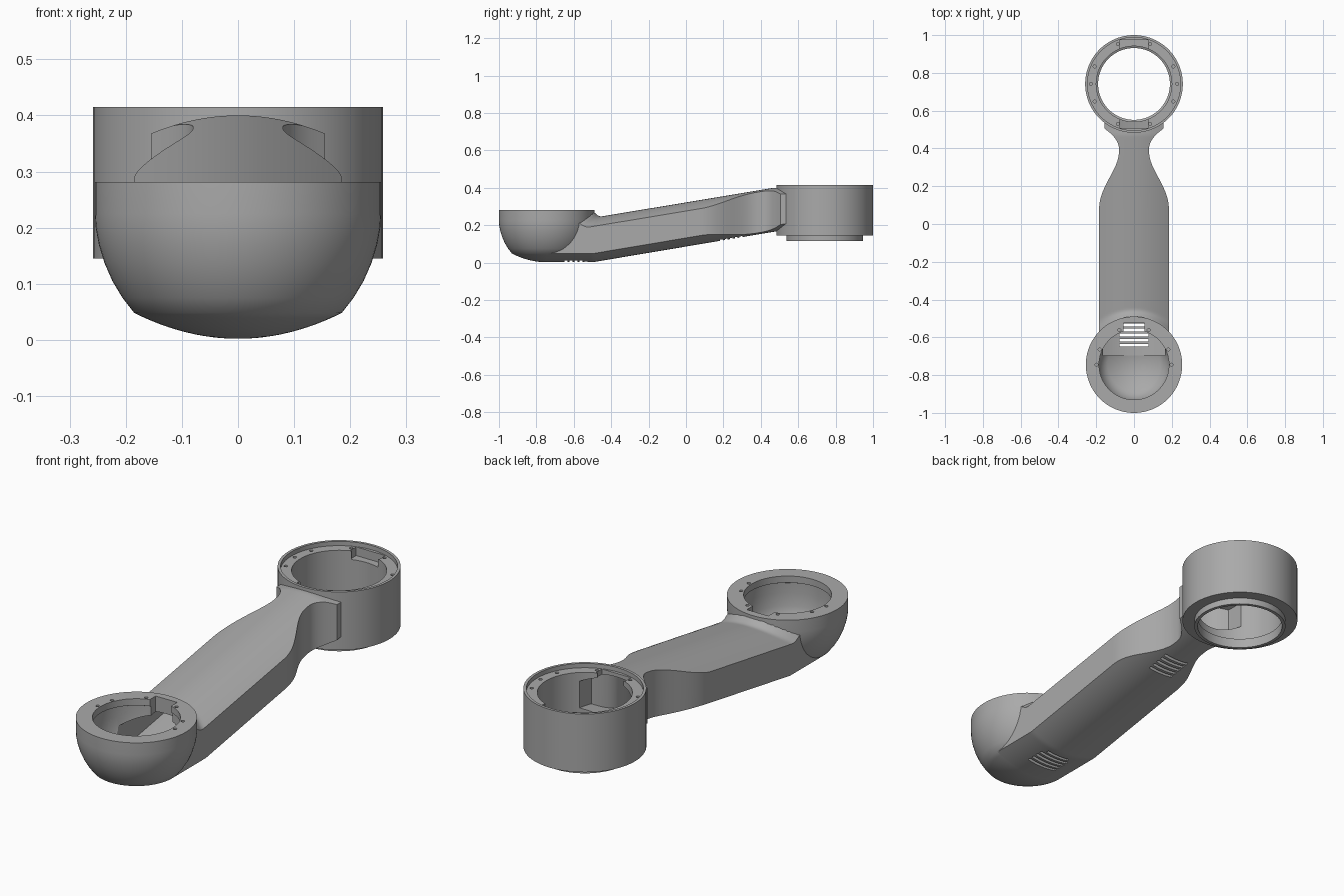
import bpy, bmesh, math
from mathutils import Matrix, Vector

if "Cube" in bpy.data.objects:
    bpy.data.objects.remove(bpy.data.objects["Cube"], do_unlink=True)

BOWL_Y, RING_Y = -0.745, 0.7415
HALF_W, CROWN = 0.185, 0.046

grey = bpy.data.materials.new("satin_grey")
grey.use_nodes = True
COLOUR = (0.40, 0.40, 0.40, 1)
grey.diffuse_color = COLOUR
grey.node_tree.nodes["Principled BSDF"].inputs["Base Color"].default_value = COLOUR


def finish(bm, name):
    bmesh.ops.recalc_face_normals(bm, faces=bm.faces)
    mesh = bpy.data.meshes.new(name)
    bm.to_mesh(mesh)
    bm.free()
    mesh.materials.append(grey)
    obj = bpy.data.objects.new(name, mesh)
    bpy.context.collection.objects.link(obj)
    return obj


def lathe(name, profile, y, steps=96):
    """Revolve a closed-on-axis (radius, z) profile around a vertical axis at y."""
    bm = bmesh.new()
    verts = [bm.verts.new((r, y, z)) for r, z in profile]
    edges = [bm.edges.new(pair) for pair in zip(verts, verts[1:])]
    bmesh.ops.spin(bm, geom=verts + edges, cent=(0, y, 0), axis=(0, 0, 1),
                   angle=math.tau, steps=steps)
    bmesh.ops.remove_doubles(bm, verts=bm.verts, dist=1e-5)
    return finish(bm, name)


def half_width(y):
    """Plan outline: straight body, narrow neck, flare into the ring."""
    if y > 0.40:
        return min(0.08 + 7 * (y - 0.40) ** 2, 0.155)
    t = min(max((y - 0.07) / 0.31, 0), 1) ** 1.15
    return HALF_W - (HALF_W - 0.08) * t * t * (3 - 2 * t)


def arm_body(name, y0, y1, inset=0.0, rows=120, cols=24):
    """Sloping crowned beam; a positive inset gives the hollow inside it."""
    bm = bmesh.new()
    loops = []
    for i in range(rows + 1):
        y = y0 + (y1 - y0) * i / rows
        w = half_width(y) - inset
        top = min(0.322 + 0.166 * y, 0.40) - inset
        bottom = 0.002 + 0.168 * max(y + 0.5, 0) + inset
        xs = [w * (2 * j / cols - 1) for j in range(cols + 1)]
        low = [(x, y, bottom + CROWN * (x / HALF_W) ** 2) for x in xs]
        high = []
        for x in reversed(xs):
            # Fillet where the beam meets the bowl wall
            gap = max(math.hypot(x, y - BOWL_Y) - 0.255, 0)
            fillet = 0 if inset else 0.03 * max(0, 1 - gap / 0.04) ** 2
            high.append((x, y, top - CROWN * (x / HALF_W) ** 2 + fillet))
        loops.append([bm.verts.new(p) for p in low + high])
    n = len(loops[0])
    for a, b in zip(loops, loops[1:]):
        for j in range(n):
            k = (j + 1) % n
            bm.faces.new((a[j], a[k], b[k], b[j]))
    bm.faces.new(loops[0])
    bm.faces.new(loops[-1])
    return finish(bm, name)


def add_box(bm, low, high):
    low, high = Vector(low), Vector(high)
    size = Matrix.Diagonal((*(high - low), 1))
    bmesh.ops.create_cube(bm, size=1, matrix=Matrix.Translation((low + high) / 2) @ size)


def add_hole(bm, x, y, z):
    bmesh.ops.create_cone(bm, cap_ends=True, segments=16, radius1=0.008, radius2=0.008,
                          depth=0.06, matrix=Matrix.Translation((x, y, z)))


# Solid parts
ring = lathe("ring_housing", [(0, .115), (.205, .115), (.205, .145), (.2585, .145),
                              (.2585, .415), (0, .415)], RING_Y)

dome = [(HALF_W * i / 10, 0.002 + CROWN * (i / 10) ** 2) for i in range(11)]
wall = [(.206, .075), (.224, .105), (.238, .137), (.248, .17), (.2535, .2),
        (.255, .225), (.255, .281)]
bowl = lathe("bowl_housing", dome + wall + [(0, .281)], BOWL_Y)

arm = arm_body("arm_shell", BOWL_Y + 0.01, 0.57)

# Cutters for the hollow interior
inner_dome = [(r * 0.84, z + 0.024) for r, z in dome]
cavity = lathe("bowl_cavity", inner_dome + [(.178, .1), (.19, .14), (.195, .2), (.195, .245),
                                            (.185, .25), (.185, .4), (0, .4)], BOWL_Y)
bore = lathe("ring_bore", [(0, .05), (.19, .05), (.19, .16), (.2, .165), (.2, .395),
                           (.246, .395), (.246, .5), (0, .5)], RING_Y)
hollow = arm_body("arm_hollow", BOWL_Y + 0.05, 0.60, inset=0.022)

# Cutter for vent slots, notches and screw holes
bm = bmesh.new()
for i in range(5):
    y = -0.642 + 0.027 * i
    w = 0.078 if i < 4 else 0.06
    add_box(bm, (-w, y - 0.0075, -0.1), (w, y + 0.0075, 0.1))
    y = 0.19 + 0.026 * i
    add_box(bm, (-0.065, y - 0.007, 0.05), (0.065, y + 0.007, 0.23))
add_box(bm, (-0.055, -0.62, 0.15), (0.055, -0.525, 0.35))
for side in (-1, 1):
    y = RING_Y + side * 0.21
    add_box(bm, (-0.075, y - 0.022, 0.355), (0.075, y + 0.022, 0.45))
    for degrees in (-68, -24, 0, 24, 68):
        a = math.radians(degrees)
        add_hole(bm, side * 0.228 * math.cos(a), RING_Y + 0.228 * math.sin(a), 0.40)
    for degrees in (0, 24, 67):
        a = math.radians(degrees)
        add_hole(bm, side * 0.199 * math.cos(a), BOWL_Y + 0.199 * math.sin(a), 0.28)
details = finish(bm, "detail_cutter")


def carve(obj, cutters):
    for cutter in cutters:
        mod = obj.modifiers.new(cutter.name, "BOOLEAN")
        mod.operation, mod.solver, mod.object = "DIFFERENCE", "EXACT", cutter
    bpy.context.view_layer.update()
    graph = bpy.context.evaluated_depsgraph_get()
    mesh = bpy.data.meshes.new_from_object(obj.evaluated_get(graph))
    obj.modifiers.clear()
    obj.data = mesh
    mesh.name = obj.name


carve(ring, [bore, hollow, details])
carve(bowl, [cavity, hollow, details])
carve(arm, [hollow, cavity, bore, details])

for cutter in (cavity, bore, hollow, details):
    bpy.data.objects.remove(cutter, do_unlink=True)

# Smooth curved walls, keep edges crisp
for obj in (ring, bowl, arm):
    bpy.ops.object.select_all(action="DESELECT")
    obj.select_set(True)
    bpy.context.view_layer.objects.active = obj
    bpy.ops.object.shade_smooth_by_angle(angle=math.radians(30))
